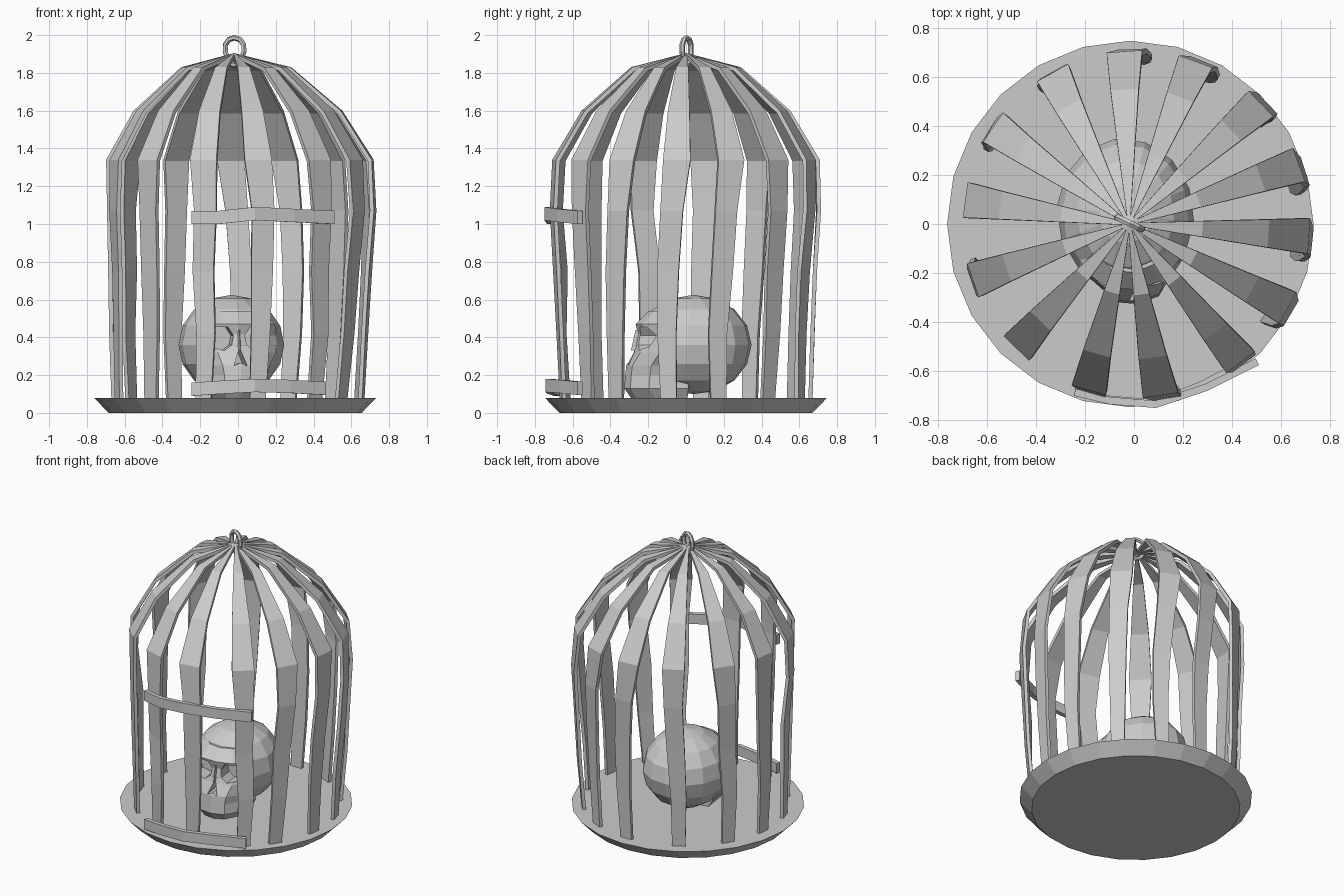
import bpy, bmesh, random
from math import sin, cos, pi, radians
from mathutils import Vector, Matrix

if "Cube" in bpy.data.objects:
    bpy.data.objects.remove(bpy.data.objects["Cube"])

random.seed(4)


def loft(name, rings, closed=False):
    """Skin a row of equal-length vertex rings; cap the ends unless closed."""
    bm = bmesh.new()
    rows = [[bm.verts.new(p) for p in r] for r in rings]
    n = len(rows[0])
    pairs = list(zip(rows, rows[1:])) + ([(rows[-1], rows[0])] if closed else [])
    for a, b in pairs:
        for i in range(n):
            j = (i + 1) % n
            bm.faces.new((a[i], a[j], b[j], b[i]))
    if not closed:
        bm.faces.new(rows[0])
        bm.faces.new(rows[-1])
    bmesh.ops.recalc_face_normals(bm, faces=bm.faces)
    me = bpy.data.meshes.new(name)
    bm.to_mesh(me)
    bm.free()
    ob = bpy.data.objects.new(name, me)
    bpy.context.collection.objects.link(ob)
    return ob


def circle(r, z, n, cx=0.0):
    return [(cx + r * cos(2 * pi * i / n), r * sin(2 * pi * i / n), z) for i in range(n)]


# Base tray
loft("base", [circle(0.67, 0, 24, -0.015), circle(0.747, 0.08, 24, -0.015)])

# Flat cage bars: radius, height, width, x shift, share of the lower angle
PROFILE = [(0.67, 0.07, 0.085, 0.0, 1), (0.685, 0.42, 0.10, 0.01, 1), (0.70, 0.75, 0.115, 0.015, 0.8),
           (0.715, 1.07, 0.12, 0.02, 0.4), (0.705, 1.34, 0.145, 0.01, 0), (0.55, 1.6, 0.115, 0, 0),
           (0.29, 1.83, 0.065, -0.01, 0), (0.0, 1.905, 0.008, -0.02, 0)]
UPPER = [94, 70, 44, 20, -4, -29, -53, -82, -106, -134, -161, 172, 146, 119]
LOWER = [90, 66, 41, 15, -8, -34, -52, -81, -106, -134, -163, 173, 149, 121]
THICK = 0.022
for k, (up, low) in enumerate(zip(UPPER, LOWER)):
    rings = []
    for i, (r, z, w, sx, f) in enumerate(PROFILE):
        wob = random.uniform(-1, 1) if 0 < i < 4 else 0
        a = radians(up * (1 - f) + low * f + wob)
        out, tan = Vector((cos(a), sin(a), 0)), Vector((-sin(a), cos(a), 0))
        p0, p1 = PROFILE[max(i - 1, 0)], PROFILE[min(i + 1, len(PROFILE) - 1)]
        nor = (out * (p1[1] - p0[1]) + Vector((0, 0, p0[0] - p1[0]))).normalized()
        c = out * (r + wob * 0.008) + Vector((sx, 0, z))
        t = tan * w / 2
        rings.append([c - t, c + t, c + t - nor * THICK, c - t - nor * THICK])
    loft(f"bar_{k + 1}", rings)


# Door bands across the front bars
def band(name, pts, h):
    rings = []
    for i, p in enumerate(pts):
        p = Vector(p)
        d = Vector(pts[min(i + 1, len(pts) - 1)]) - Vector(pts[max(i - 1, 0)])
        n = Vector((d.y, -d.x, 0)).normalized() * 0.03
        up = Vector((0, 0, h))
        rings.append([p, p + up, p + up - n, p - n])
    loft(name, rings)


band("upper_band", [(-0.245, -0.70, 1.0), (-0.1, -0.735, 1.0), (0.09, -0.75, 1.02),
                    (0.3, -0.68, 1.01), (0.51, -0.575, 1.0)], 0.07)
band("lower_band", [(-0.245, -0.70, 0.09), (-0.1, -0.73, 0.10), (0.09, -0.745, 0.11),
                    (0.28, -0.67, 0.105), (0.465, -0.575, 0.095)], 0.07)

# Hanging ring
spin = Matrix.Rotation(radians(-25), 3, 'Z')
rings = []
for i in range(12):
    a = 2 * pi * i / 12
    d = Vector((cos(a), 0, sin(a)))
    c = Vector((0.06 * cos(a) * (1 + 0.25 * sin(a)) / 1.1, 0, 0.073 * sin(a)))
    rings.append([spin @ (c + d * 0.015 * cos(b) + Vector((0, 0.015 * sin(b), 0)))
                  + Vector((-0.018, 0.003, 1.913)) for b in (j * pi / 3 for j in range(6))])
loft("hanging_ring", rings, closed=True)

# Skull, turned slightly: faceted cranium flattened underneath
turn = Matrix.Translation((-0.035, 0.04, 0)) @ Matrix.Rotation(radians(8), 4, 'Z')
bm = bmesh.new()
bmesh.ops.create_uvsphere(bm, u_segments=14, v_segments=8, radius=1)
for v in bm.verts:
    v.co = Vector((v.co.x * 0.28, v.co.y * 0.31, max(0.36 + v.co.z * 0.265, 0.1)))
me = bpy.data.meshes.new("skull_cranium")
bm.to_mesh(me)
bm.free()
cranium = bpy.data.objects.new("skull_cranium", me)
bpy.context.collection.objects.link(cranium)
cranium.matrix_world = turn

# Face block: height, half width, front depth
rings = []
for z, w, y in [(0.08, 0.13, -0.335), (0.13, 0.16, -0.37), (0.20, 0.155, -0.365), (0.25, 0.17, -0.36),
                (0.32, 0.21, -0.32), (0.40, 0.215, -0.29), (0.47, 0.205, -0.31), (0.54, 0.15, -0.24)]:
    rings.append([(-w, -0.05, z), (-w, y + 0.11, z), (-w * 0.55, y + 0.02, z), (0, y, z),
                  (w * 0.55, y + 0.02, z), (w, y + 0.11, z), (w, -0.05, z)])
face = loft("skull_face", rings)
face.matrix_world = turn


# Eye, nose and mouth hollows cut into the face and cranium
def hollow(name, outline):
    c = loft(name, [[(x, y, z) for x, z in outline] for y in (-0.5, -0.19)])
    c.matrix_world = turn
    c.hide_render = True
    c.hide_set(True)
    for ob in (face, cranium):
        m = ob.modifiers.new(name, 'BOOLEAN')
        m.operation, m.object, m.solver = 'DIFFERENCE', c, 'EXACT'


for s, side in ((-1, "left"), (1, "right")):
    hollow(f"{side}_eye_cutter", [(s * x, z) for x, z in
           [(0.03, 0.41), (0.06, 0.455), (0.13, 0.455), (0.17, 0.41), (0.15, 0.35), (0.08, 0.33), (0.04, 0.36)]])
hollow("nose_cutter", [(0, 0.345), (0.035, 0.25), (0, 0.265), (-0.035, 0.25)])

# Nose bridge
loft("nose_bridge", [[turn @ Vector((x, y, z)) for x, y in ((-w, d + 0.08), (0, d), (w, d + 0.08))]
                     for z, w, d in ((0.44, 0.03, -0.31), (0.33, 0.02, -0.335))])
